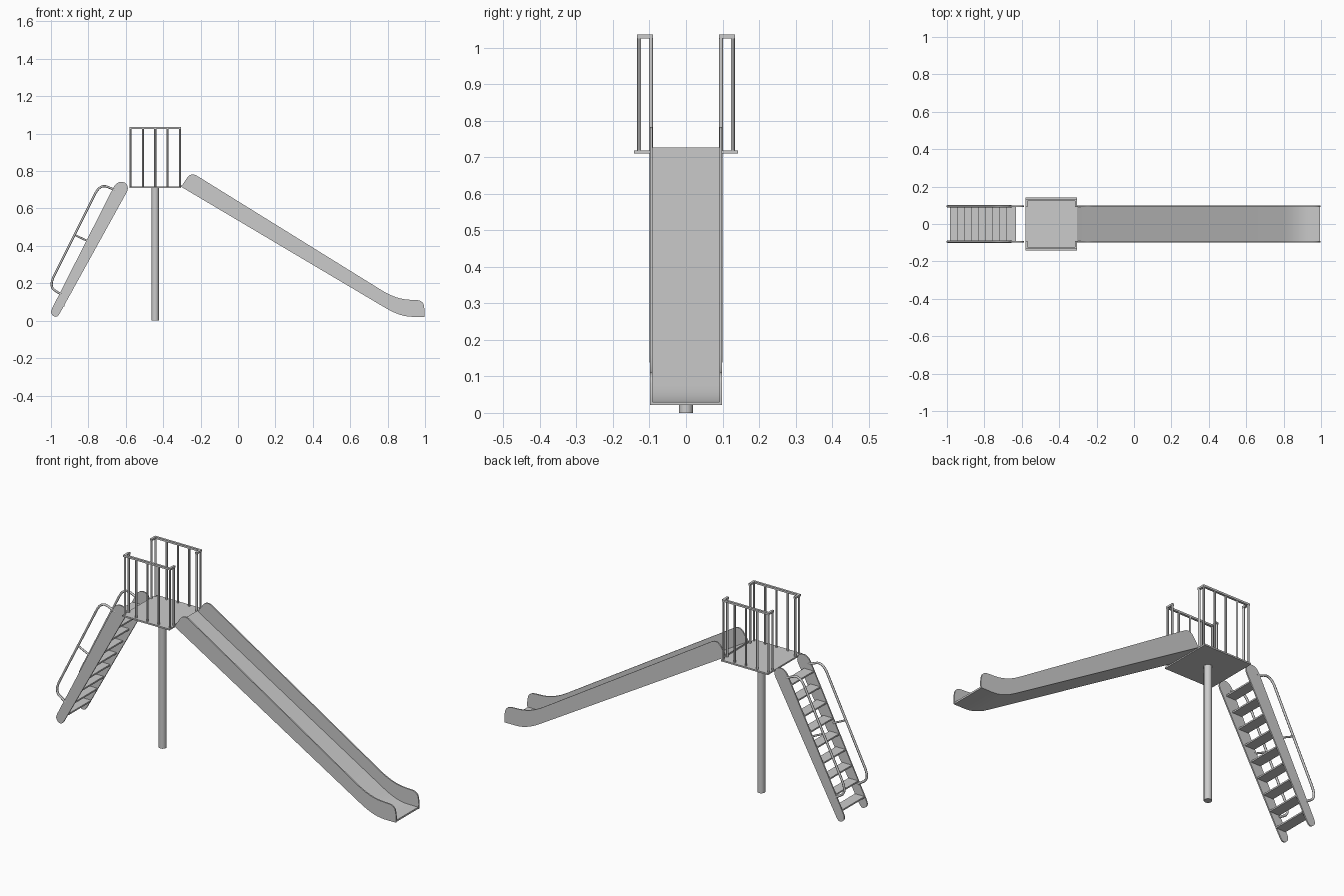
import bpy, bmesh
from mathutils import Vector

if "Cube" in bpy.data.objects:
    bpy.data.objects.remove(bpy.data.objects["Cube"])


def finish(bm, name, smooth=False):
    bmesh.ops.recalc_face_normals(bm, faces=bm.faces)
    me = bpy.data.meshes.new(name)
    bm.to_mesh(me)
    bm.free()
    ob = bpy.data.objects.new(name, me)
    bpy.context.collection.objects.link(ob)
    if smooth:
        bpy.ops.object.select_all(action='DESELECT')
        ob.select_set(True)
        bpy.context.view_layer.objects.active = ob
        bpy.ops.object.shade_smooth_by_angle()
    return ob


def round_path(pts, closed, steps=6):
    """Points are (x, z, radius); corners become short quadratic arcs."""
    out, n = [], len(pts)
    for i, (x, z, r) in enumerate(pts):
        p = Vector((x, z))
        if r == 0 or (not closed and i in (0, n - 1)):
            out.append(p)
            continue
        a = Vector(pts[i - 1][:2]) - p
        b = Vector(pts[(i + 1) % n][:2]) - p
        s = p + a.normalized() * min(r, a.length * 0.49)
        e = p + b.normalized() * min(r, b.length * 0.49)
        for k in range(steps + 1):
            t = k / steps
            out.append(s * (1 - t) ** 2 + p * 2 * t * (1 - t) + e * t * t)
    return out


def extrude(name, pts, y0, y1):
    bm = bmesh.new()
    f = bm.faces.new([bm.verts.new((p[0], y0, p[1])) for p in pts])
    res = bmesh.ops.extrude_face_region(bm, geom=[f])
    moved = [v for v in res['geom'] if isinstance(v, bmesh.types.BMVert)]
    bmesh.ops.translate(bm, verts=moved, vec=(0, y1 - y0, 0))
    return finish(bm, name, True)


def box(name, x0, x1, y0, y1, z0, z1):
    bm = bmesh.new()
    bmesh.ops.create_cube(bm, size=1)
    for v in bm.verts:
        v.co = ((x0 + x1) / 2 + v.co.x * (x1 - x0),
                (y0 + y1) / 2 + v.co.y * (y1 - y0),
                (z0 + z1) / 2 + v.co.z * (z1 - z0))
    return finish(bm, name)


def post(name, x, y, z0, z1, r, sides):
    bm = bmesh.new()
    bmesh.ops.create_cone(bm, cap_ends=True, segments=sides, radius1=r, radius2=r, depth=z1 - z0)
    bmesh.ops.translate(bm, verts=bm.verts, vec=(x, y, (z0 + z1) / 2))
    return finish(bm, name, True)


def tube(name, pts, y, r):
    cu = bpy.data.curves.new(name, 'CURVE')
    cu.dimensions = '3D'
    cu.bevel_depth = r
    cu.bevel_resolution = 2
    cu.use_fill_caps = True
    sp = cu.splines.new('POLY')
    sp.points.add(len(pts) - 1)
    for q, p in zip(sp.points, pts):
        q.co = (p[0], y, p[1], 1)
    ob = bpy.data.objects.new(name, cu)
    bpy.context.collection.objects.link(ob)


# Platform and support pole
box("platform", -0.581, -0.304, -0.142, 0.142, 0.710, 0.718)
post("support_pole", -0.4425, 0, 0, 0.711, 0.0195, 24)

# Shared side profiles
slide_wall = round_path([
    (-0.304, 0.716, 0), (-0.252, 0.795, 0.04), (0.845, 0.115, 0.09), (0.988, 0.109, 0.035),
    (0.999, 0.055, 0.03), (0.996, 0.021, 0), (0.868, 0.021, 0.09)], True)
stringer = round_path([
    (-0.968, 0.012, 0.03), (-1.007, 0.040, 0.03), (-0.651, 0.742, 0.04),
    (-0.600, 0.742, 0.03), (-0.585, 0.705, 0.02)], True)
handrail = round_path([
    (-0.945, 0.140, 0), (-1.012, 0.183, 0.065), (-0.737, 0.732, 0.06), (-0.655, 0.698, 0)], False, 8)

# Slide bed following the lower edge of the walls
lower = round_path([(-0.304, 0.716, 0), (0.868, 0.021, 0.09), (0.994, 0.021, 0)], False)
upper = round_path([(-0.304, 0.726, 0), (0.870, 0.030, 0.09), (0.994, 0.030, 0)], False)
extrude("slide_bed", lower + upper[::-1], -0.093, 0.093)

# Ladder treads
for i in range(9):
    x, z = -0.984 + 0.0373 * i, 0.08 + 0.0733 * i
    box(f"tread_{i + 1}", x, x + 0.056, -0.093, 0.093, z - 0.004, z + 0.004)

# Parts on both sides
for side, s in (("front", -1), ("back", 1)):
    extrude(f"{side}_slide_wall", slide_wall, s * 0.092, s * 0.099)
    extrude(f"{side}_stringer", stringer, s * 0.092, s * 0.099)
    tube(f"{side}_handrail", handrail, s * 0.0945, 0.006)
    tube(f"{side}_handrail_strut", [(-0.868, 0.456), (-0.80, 0.424)], s * 0.0945, 0.005)

    # Guard rail: top bar with short returns, balusters and corner posts
    y0, y1 = sorted((s * 0.122, s * 0.134))
    box(f"{side}_top_rail", -0.581, -0.304, y0, y1, 1.025, 1.035)
    for k in range(5):
        post(f"{side}_baluster_{k + 1}", -0.575 + 0.0663 * k, s * 0.128, 0.715, 1.027, 0.0055, 12)
    for end, x in (("ladder", -0.575), ("slide", -0.310)):
        y0, y1 = sorted((s * 0.090, s * 0.124))
        box(f"{side}_{end}_return", x - 0.006, x + 0.006, y0, y1, 1.025, 1.035)
        post(f"{side}_{end}_inner_post", x, s * 0.096, 0.715, 1.027, 0.0055, 12)
